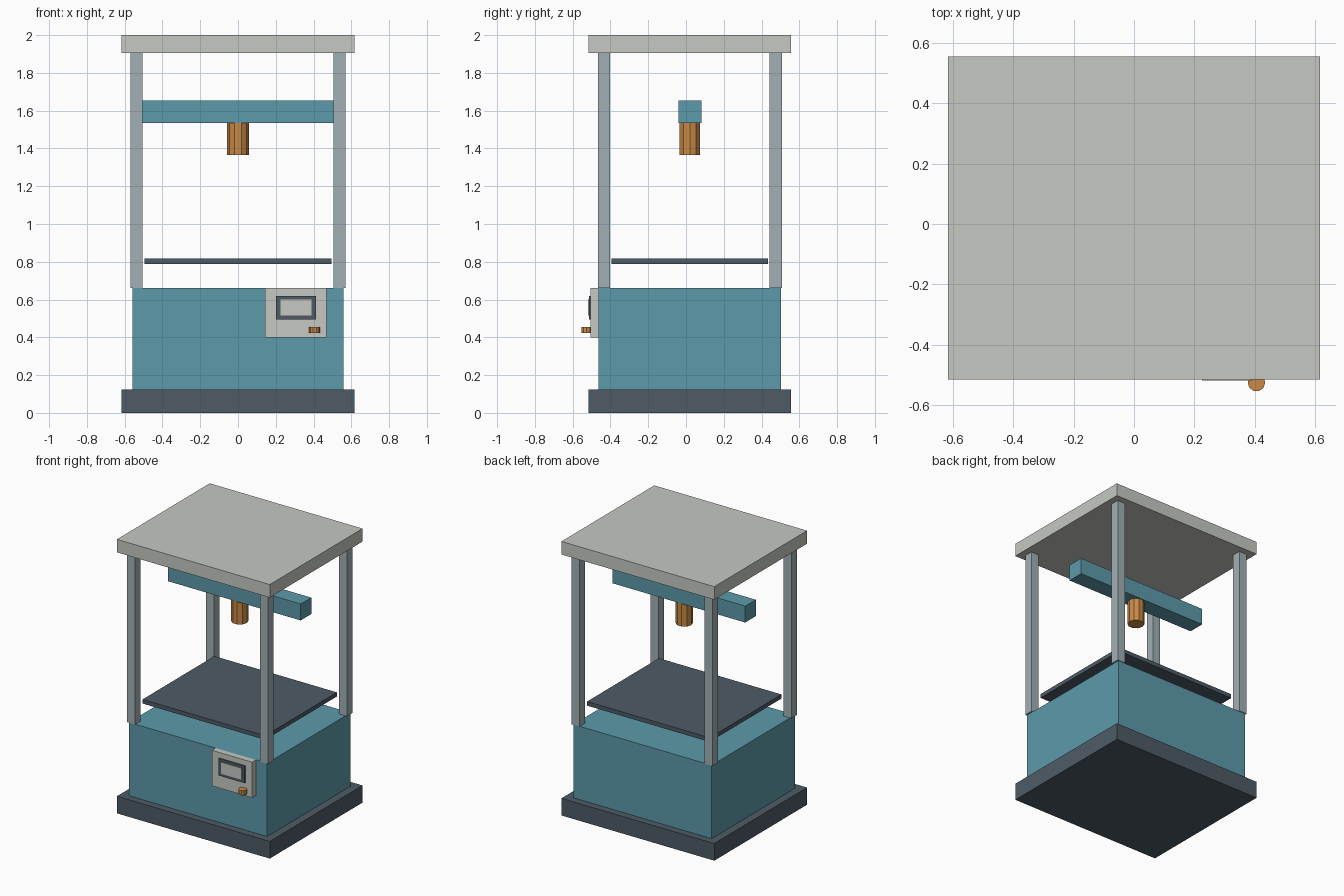
import bpy

cube = bpy.data.objects.get("Cube")
if cube:
    bpy.data.objects.remove(cube, do_unlink=True)


def material(name, rgb):
    mat = bpy.data.materials.new(name)
    mat.use_nodes = True
    mat.diffuse_color = (*rgb, 1)
    mat.node_tree.nodes["Principled BSDF"].inputs["Base Color"].default_value = (*rgb, 1)
    return mat


teal = material("teal paint", (0.107, 0.323, 0.402))
slate = material("dark slate", (0.076, 0.105, 0.133))
pale = material("pale grey", (0.558, 0.584, 0.539))
steel = material("steel grey", (0.36, 0.434, 0.462))
copper = material("copper", (0.584, 0.254, 0.061))

MID_Y = 0.02  # depth centre of the frame


def finish(name, mat):
    obj = bpy.context.object
    obj.name = obj.data.name = name
    obj.data.materials.append(mat)
    return obj


def box(name, mat, x, y, z):
    """Box spanning the given (low, high) range on each axis."""
    spans = (x, y, z)
    bpy.ops.mesh.primitive_cube_add(size=1, location=[(a + b) / 2 for a, b in spans])
    obj = finish(name, mat)
    obj.scale = [b - a for a, b in spans]
    bpy.ops.object.transform_apply(location=False, rotation=False, scale=True)
    return obj


def centred_box(name, mat, half_x, half_y, z):
    return box(name, mat, (-half_x, half_x), (MID_Y - half_y, MID_Y + half_y), z)


def cylinder(name, mat, radius, x, y, z, sides=10):
    bpy.ops.mesh.primitive_cylinder_add(
        vertices=sides, radius=radius, depth=z[1] - z[0],
        location=(x, y, (z[0] + z[1]) / 2), rotation=(0, 0, 1.5708))
    return finish(name, mat)


# Housing: plinth, cabinet and roof slab
centred_box("base_plinth", slate, 0.617, 0.535, (0, 0.125))
centred_box("cabinet_body", teal, 0.558, 0.482, (0.125, 0.66))
centred_box("roof_slab", pale, 0.617, 0.535, (1.905, 2))

# Four corner posts
HALF_POST = 0.032
for side, x in (("right", -0.537), ("left", 0.537)):
    for end, y in (("front", MID_Y - 0.455), ("back", MID_Y + 0.455)):
        box(f"{end}_{side}_post", steel, (x - HALF_POST, x + HALF_POST),
            (y - HALF_POST, y + HALF_POST), (0.66, 1.905))

# Work platform, cross beam and tool head
centred_box("work_platform", slate, 0.495, 0.414, (0.788, 0.818))
centred_box("cross_beam", teal, 0.535, 0.061, (1.535, 1.655))
cylinder("tool_head", copper, 0.057, 0, MID_Y, (1.365, 1.535))

# Control panel with framed screen and knob
box("control_panel", pale, (0.143, 0.468), (-0.505, -0.462), (0.40, 0.66))
box("screen_frame", slate, (0.201, 0.413), (-0.513, -0.505), (0.495, 0.62))
box("screen", pale, (0.225, 0.39), (-0.518, -0.513), (0.515, 0.60))
cylinder("control_knob", copper, 0.029, 0.406, -0.526, (0.422, 0.456))
